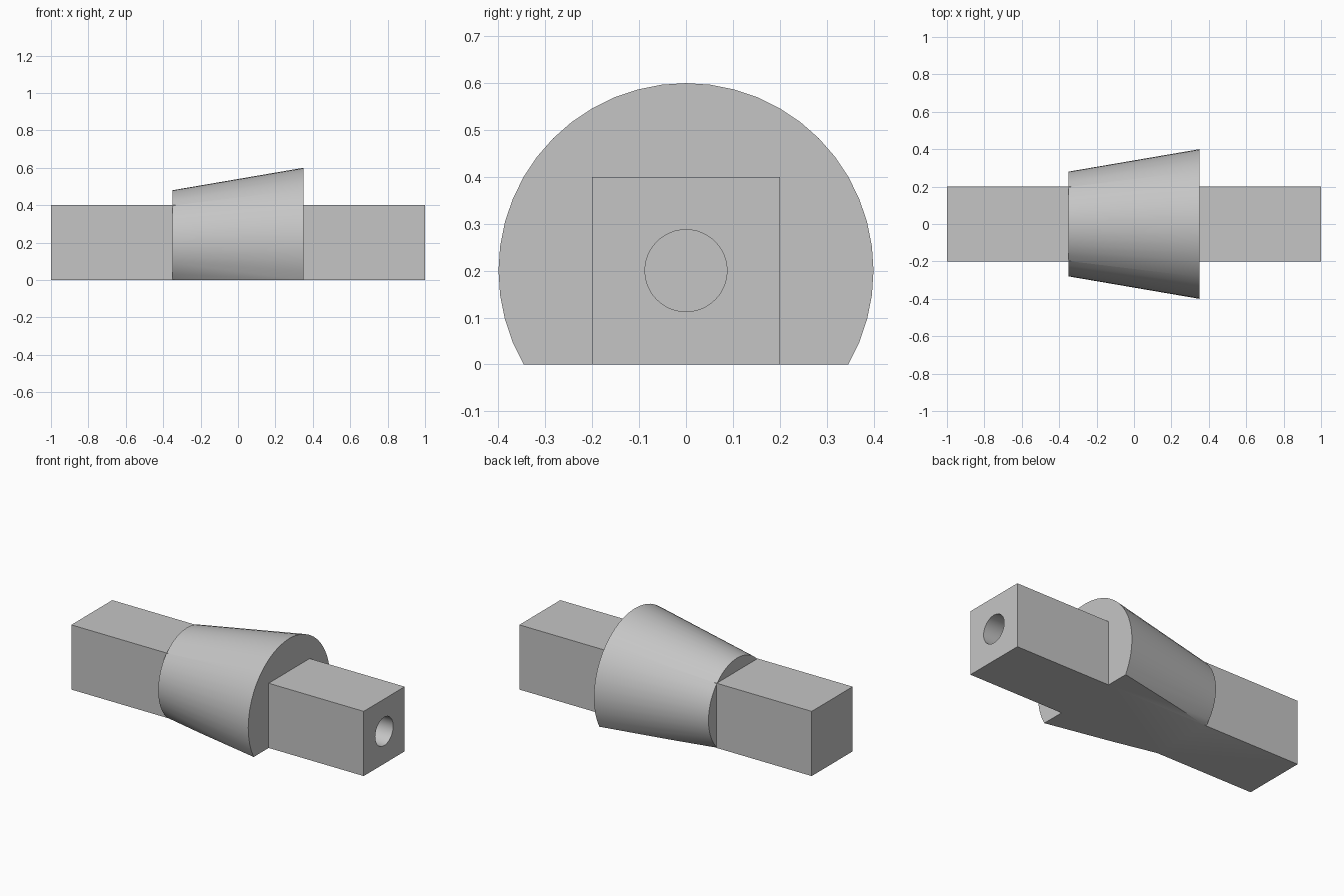
import bpy
from math import pi, radians

default = bpy.data.objects.get("Cube")
if default:
    bpy.data.objects.remove(default, do_unlink=True)

AXIS_Z = 0.2      # height of the shared centre line
HOLE_DEPTH = 0.65

grey = bpy.data.materials.new("plain grey")
grey.use_nodes = True
colour = (0.56, 0.56, 0.56, 1)
grey.diffuse_color = colour
grey.node_tree.nodes["Principled BSDF"].inputs["Base Color"].default_value = colour


def box(name, size, centre):
    bpy.ops.mesh.primitive_cube_add(size=1, location=centre)
    obj = bpy.context.object
    obj.name = name
    obj.scale = size
    bpy.ops.object.transform_apply(location=True, rotation=True, scale=True)
    obj.data.materials.append(grey)
    return obj


def round_x(name, r_low, r_high, x_low, x_high, sides):
    """Cylinder or cone frustum along the x axis."""
    bpy.ops.mesh.primitive_cone_add(
        vertices=sides, radius1=r_low, radius2=r_high, depth=x_high - x_low,
        location=((x_low + x_high) / 2, 0, AXIS_Z), rotation=(0, pi / 2, 0))
    obj = bpy.context.object
    obj.name = name
    bpy.ops.object.transform_apply(location=True, rotation=True, scale=True)
    obj.data.materials.append(grey)
    return obj


def combine(target, other, operation):
    """Apply a boolean and discard the helper."""
    bpy.ops.object.select_all(action='DESELECT')
    bpy.context.view_layer.objects.active = target
    target.select_set(True)
    mod = target.modifiers.new(operation.lower(), 'BOOLEAN')
    mod.operation = operation
    mod.solver = 'EXACT'
    mod.object = other
    bpy.ops.object.modifier_apply(modifier=mod.name)
    bpy.data.objects.remove(other, do_unlink=True)


# Square bar, run below the floor so the trim cuts bar and collar together
body = box("shaft_with_collar", (2, 0.4, 0.6), (0, 0, 0.1))

# Tapered collar around the middle
combine(body, round_x("collar", 0.28, 0.4, -0.35, 0.35, 48), 'UNION')

# Flat underside
combine(body, box("floor_cutter", (3, 2, 1), (0, 0, -0.5)), 'DIFFERENCE')

# Blind hole in one end
combine(body, round_x("hole_cutter", 0.0875, 0.0875, 1 - HOLE_DEPTH, 1.1, 48), 'DIFFERENCE')

bpy.ops.object.shade_smooth_by_angle(angle=radians(30))
